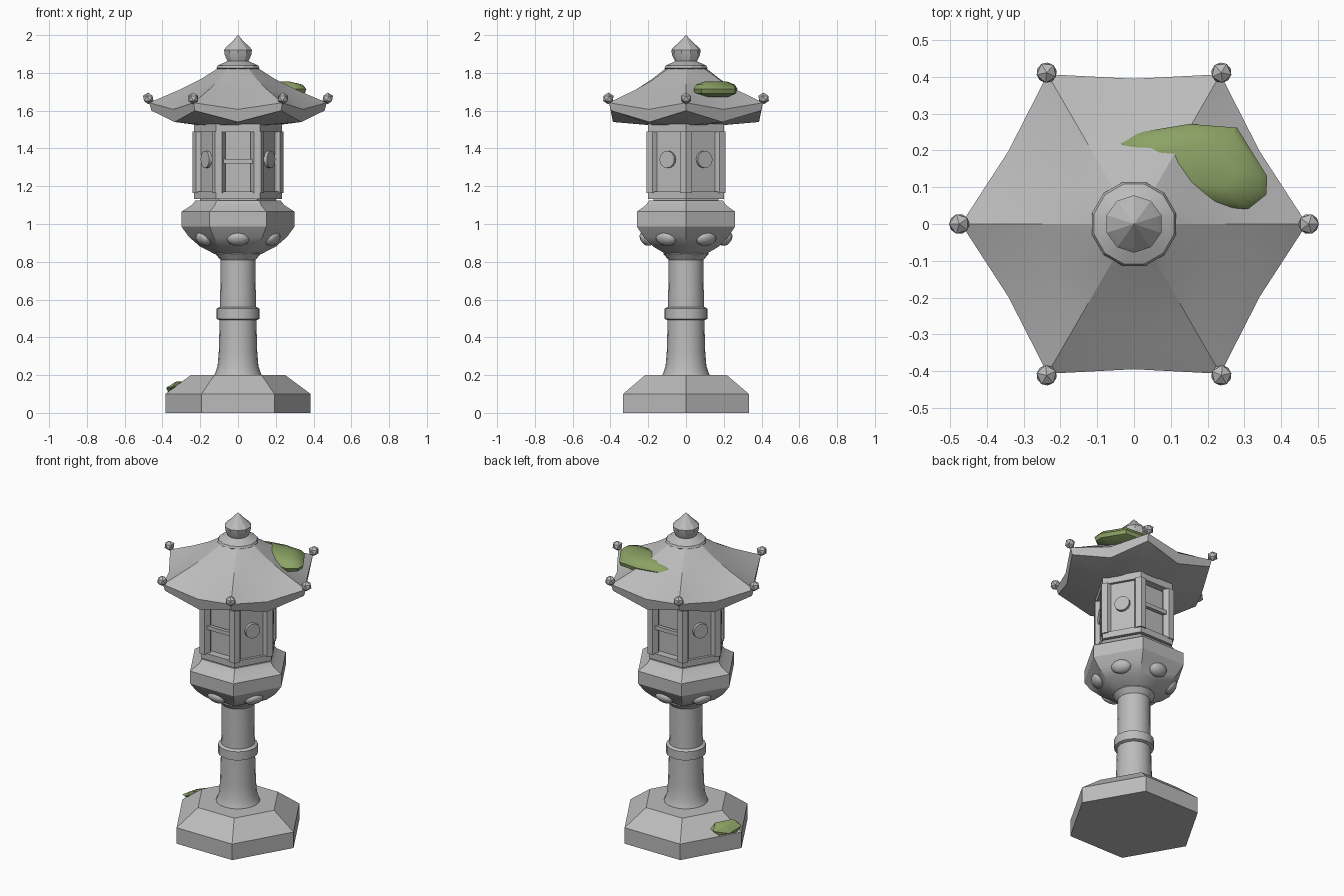
import bpy, bmesh
from math import sin, cos, pi, radians
from mathutils import Matrix, Vector

old = bpy.data.objects.get("Cube")
if old:
    bpy.data.objects.remove(old, do_unlink=True)


def material(name, color):
    m = bpy.data.materials.new(name)
    m.use_nodes = True
    m.diffuse_color = color
    m.node_tree.nodes["Principled BSDF"].inputs["Base Color"].default_value = color
    return m


STONE = material("grey_stone", (0.5, 0.5, 0.5, 1))
MOSS = material("green_moss", (0.26, 0.36, 0.13, 1))


def finish(name, bm, mat=STONE, angle=30):
    bmesh.ops.recalc_face_normals(bm, faces=bm.faces)
    me = bpy.data.meshes.new(name)
    bm.to_mesh(me)
    bm.free()
    me.materials.append(mat)
    ob = bpy.data.objects.new(name, me)
    bpy.context.collection.objects.link(ob)
    if angle:
        bpy.ops.object.select_all(action='DESELECT')
        ob.select_set(True)
        bpy.context.view_layer.objects.active = ob
        bpy.ops.object.shade_smooth_by_angle(angle=radians(angle))
    return ob


def loft(name, rings, mat=STONE, angle=30):
    """Skin a stack of equal-sized point rings and cap both ends."""
    bm = bmesh.new()
    rows = [[bm.verts.new(p) for p in ring] for ring in rings]
    n = len(rows[0])
    for a, b in zip(rows, rows[1:]):
        for i in range(n):
            j = (i + 1) % n
            bm.faces.new((a[i], a[j], b[j], b[i]))
    bm.faces.new(rows[0][::-1])
    bm.faces.new(rows[-1])
    return finish(name, bm, mat, angle)


def circle(r, z, n, turn=0.0, cx=0.0, cy=0.0):
    return [(cx + r * cos(turn + 2 * pi * i / n), cy + r * sin(turn + 2 * pi * i / n), z)
            for i in range(n)]


def lathe(name, profile, n, turn=0.0, angle=30):
    return loft(name, [circle(r, z, n, turn) for r, z in profile], STONE, angle)


def box(name, size, matrix):
    bm = bmesh.new()
    bmesh.ops.create_cube(bm, size=1, matrix=matrix @ Matrix.Diagonal((*size, 1)))
    return finish(name, bm, STONE, 0)


def facing(az, r, z):
    """Frame whose local x points outward at the given azimuth."""
    return Matrix.Rotation(radians(az), 4, 'Z') @ Matrix.Translation((r, 0, z))


# Hexagonal base and round shaft
lathe("base", [(.385, 0), (.385, .1), (.25, .2)], 6)
lathe("shaft", [(.13, .19), (.12, .212), (.108, .25), (.102, .32), (.097, .5),
                (.093, .7), (.093, .82)], 20)
lathe("shaft_ring", [(.095, .49), (.113, .498), (.113, .552), (.095, .562)], 20)
lathe("shaft_cap", [(.093, .81), (.118, .84), (.118, .86)], 20)

# Hexagonal bowl with rounded bosses on each face
lathe("bowl", [(.125, .842), (.2, .88), (.26, .932), (.3, .987), (.3, 1.065),
               (.245, 1.1), (.225, 1.125)], 6)
lathe("bowl_neck", [(.2, 1.11), (.2, 1.145)], 6)
for az in range(30, 390, 60):
    bm = bmesh.new()
    tilt = Matrix.Rotation(radians(40), 4, 'Y')
    bmesh.ops.create_icosphere(bm, subdivisions=2, radius=1, matrix=facing(az, .212, .92)
                               @ tilt @ Matrix.Diagonal((.028, .06, .042, 1)))
    finish("bowl_boss", bm, STONE, 35)

# Lamp chamber: core, rails, corner posts
lathe("chamber_core", [(.18, 1.13), (.18, 1.56)], 6)
lathe("lower_rail", [(.232, 1.133), (.232, 1.172)], 6)
lathe("upper_rail", [(.232, 1.487), (.232, 1.53)], 6)
for k in range(6):
    a = k * pi / 3
    loft("corner_post", [circle(.036, z, 6, 0, .205 * cos(a), .205 * sin(a))
                         for z in (1.165, 1.49)])

# Closed side panels with discs; barred windows front and back
for az in range(30, 390, 60):
    if az in (90, 270):
        box("window_bar", (.022, .17, .024), facing(az, .185, 1.332))
    else:
        box("side_panel", (.04, .17, .32), facing(az, .165, 1.33))
        bm = bmesh.new()
        bmesh.ops.create_cone(bm, cap_ends=True, segments=16, radius1=.045, radius2=.045,
                              depth=.025, matrix=facing(az, .19, 1.342)
                              @ Matrix.Rotation(pi / 2, 4, 'Y'))
        finish("panel_disc", bm)


# Roof: six upturned corners with sagging eaves between them
def roof_ring(r, z, ratio, dip):
    pts = []
    for i in range(12):
        mid = i % 2
        rr = r * ratio if mid else r
        pts.append((rr * cos(i * pi / 6), rr * sin(i * pi / 6), z - dip * mid))
    return pts


loft("roof", [roof_ring(*p) for p in (
    (.2, 1.522, .9, 0), (.458, 1.6, .845, .06), (.47, 1.642, .84, .035),
    (.4, 1.672, .85, .025), (.3, 1.715, .866, .012), (.2, 1.765, .91, 0),
    (.11, 1.822, 1, 0))], STONE, 21)
for k in range(6):
    bm = bmesh.new()
    bmesh.ops.create_icosphere(bm, subdivisions=1, radius=.031,
                               matrix=facing(60 * k, .475, 1.665))
    finish("corner_finial", bm, STONE, 0)

# Collar and pointed jewel on top
lathe("roof_collar", [(.085, 1.805), (.118, 1.825), (.112, 1.838), (.06, 1.862)],
      12, pi / 12, 20)
lathe("jewel", [(.055, 1.855), (.074, 1.895), (.078, 1.922), (.064, 1.938),
                (.03, 1.968), (.002, 2.0)], 10, pi / 10, 20)

# Moss pad on the roof
edge = [Vector(p) for p in ((-.057, .225), (.03, .252), (.15, .272), (.28, .262),
                            (.362, .13), (.36, .08), (.31, .04), (.2, .05), (.02, .1))]
centre = Vector((.18, .16))
loft("roof_moss", [[(*centre.lerp(p, s), z) for p in edge[::-1]]
                   for s, z in ((.6, 1.672), (.95, 1.692), (1, 1.715), (.88, 1.738), (.5, 1.755))],
     MOSS, 40)

# Moss clump on the base slope
bm = bmesh.new()
bmesh.ops.create_icosphere(bm, subdivisions=1, radius=1, matrix=Matrix.Translation((-.32, .06, .135))
                           @ Matrix.Rotation(radians(150), 4, 'Z') @ Matrix.Rotation(radians(38), 4, 'Y')
                           @ Matrix.Diagonal((.052, .105, .022, 1)))
finish("base_moss", bm, MOSS, 0)
